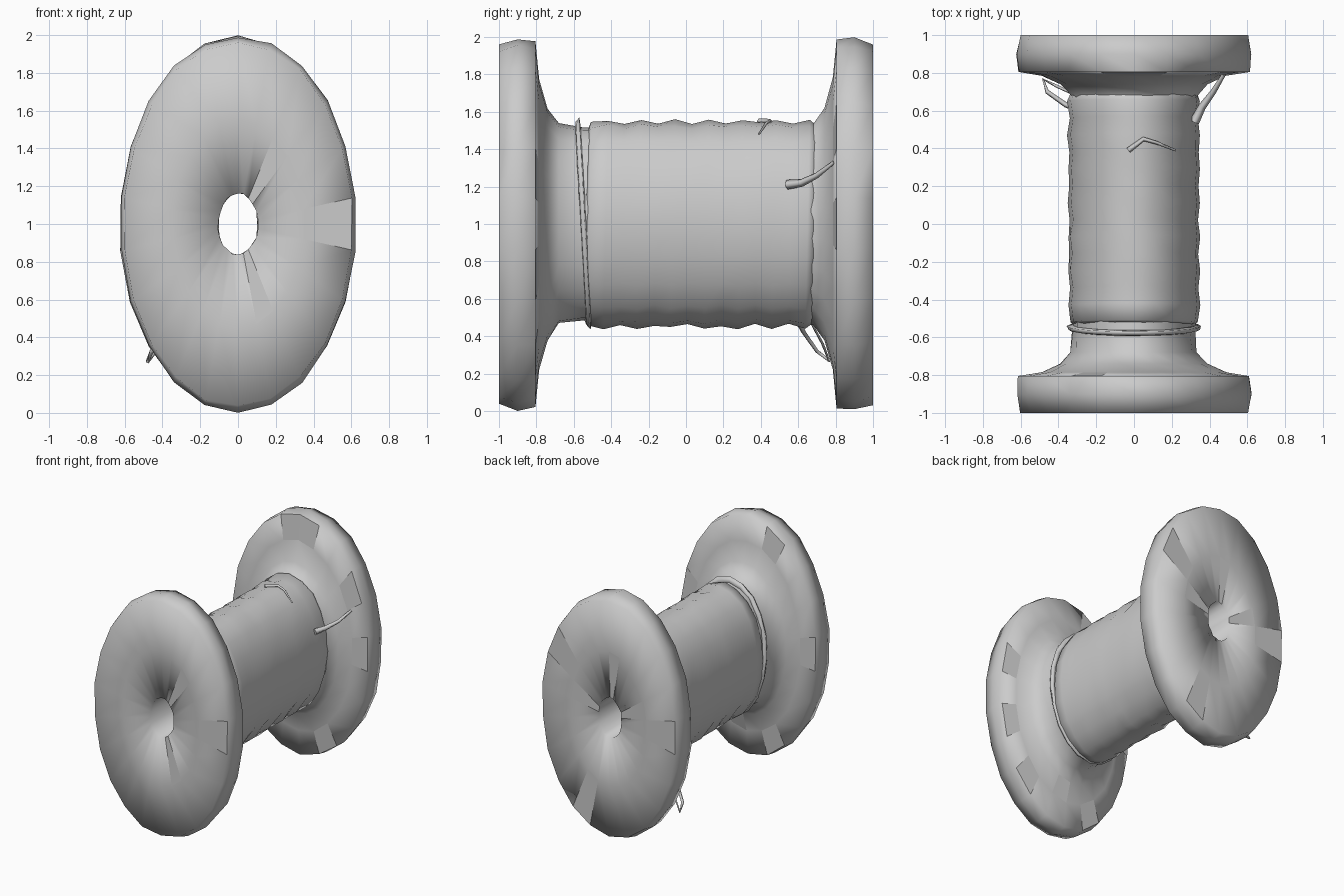
import bpy, bmesh, math, random

random.seed(4)
if "Cube" in bpy.data.objects:
    bpy.data.objects.remove(bpy.data.objects["Cube"], do_unlink=True)

SQUASH = 0.63   # the whole spool is an upright oval

grey = bpy.data.materials.new("plain_grey")
grey.use_nodes = True
grey.diffuse_color = (0.6, 0.6, 0.6, 1)
bsdf = grey.node_tree.nodes["Principled BSDF"]
bsdf.inputs["Base Color"].default_value = (0.6, 0.6, 0.6, 1)
bsdf.inputs["Roughness"].default_value = 0.8


def turned(name, profile, sides, slant=0.0, jitter=0.0, flat_rule=None):
    """Sweep a closed (y, radius) profile around the long axis."""
    bm = bmesh.new()
    rings = []
    for y, r in profile:
        ring = []
        for i in range(sides):
            a = math.tau * i / sides + math.pi / 2
            rr = r + random.uniform(-jitter, jitter)
            yy = y + slant * math.sin(a)
            ring.append(bm.verts.new((SQUASH * rr * math.cos(a), yy, 1 + rr * math.sin(a))))
        rings.append(ring)
    for k, ring in enumerate(rings):
        nxt = rings[(k + 1) % len(rings)]
        for i in range(sides):
            j = (i + 1) % sides
            bm.faces.new((ring[i], ring[j], nxt[j], nxt[i]))
    bmesh.ops.recalc_face_normals(bm, faces=bm.faces)
    for f in bm.faces:
        f.smooth = not (flat_rule and flat_rule(f))
    mesh = bpy.data.meshes.new(name)
    bm.to_mesh(mesh)
    bm.free()
    mesh.materials.append(grey)
    obj = bpy.data.objects.new(name, mesh)
    bpy.context.collection.objects.link(obj)
    return obj


def strand(name, points, thickness):
    """Loose faceted thread, thinning towards its tip."""
    curve = bpy.data.curves.new(name, "CURVE")
    curve.dimensions = "3D"
    curve.bevel_depth = thickness
    curve.bevel_resolution = 0
    curve.use_fill_caps = True
    spline = curve.splines.new("POLY")
    spline.points.add(len(points) - 1)
    for k, (p, q) in enumerate(zip(spline.points, points)):
        p.co = (*q, 1)
        p.radius = 1 - 0.6 * k / (len(points) - 1)
    curve.materials.append(grey)
    obj = bpy.data.objects.new(name, curve)
    bpy.context.collection.objects.link(obj)


# Spool: bored core with a flange at each end
half = [(-0.985, 0.165), (-1.0, 0.55), (-1.0, 0.965), (-0.9, 0.993), (-0.805, 0.98),
        (-0.785, 0.78), (-0.74, 0.62), (-0.68, 0.535), (-0.55, 0.52)]
profile = half + [(-y, r) for y, r in reversed(half)]
turned("spool", profile, 22, jitter=0.007,
       flat_rule=lambda f: abs(f.normal.y) > 0.95 and random.random() < 0.15)

# Wound thread: uneven shallow ridges over the core
winding = [(-0.54, 0.5)]
steps = 14
for k in range(steps):
    y = -0.52 + 1.17 * k / (steps - 1)
    winding.append((y, 0.548 + (0.008 if k % 2 else -0.008)))
winding += [(0.69, 0.53), (0.69, 0.5)]
turned("wound_thread", winding, 20, slant=0.012, jitter=0.007)

# Tight turn of thread beside the front flange
turned("end_turn", [(-0.565, 0.5), (-0.56, 0.55), (-0.54, 0.565), (-0.53, 0.5)],
       20, slant=-0.03, jitter=0.006)

# Loose thread ends
strand("left_thread_end", [(0.32, 0.54, 1.21), (0.36, 0.62, 1.22),
                           (0.42, 0.7, 1.26), (0.475, 0.79, 1.33)], 0.026)
strand("right_thread_loop", [(-0.2, 0.57, 0.53), (-0.36, 0.63, 0.42), (-0.46, 0.7, 0.32),
                             (-0.48, 0.765, 0.27), (-0.41, 0.73, 0.36),
                             (-0.28, 0.67, 0.47)], 0.016)
strand("top_thread_end", [(-0.03, 0.39, 1.55), (0.05, 0.45, 1.55),
                          (0.12, 0.43, 1.54), (0.22, 0.39, 1.48)], 0.015)
